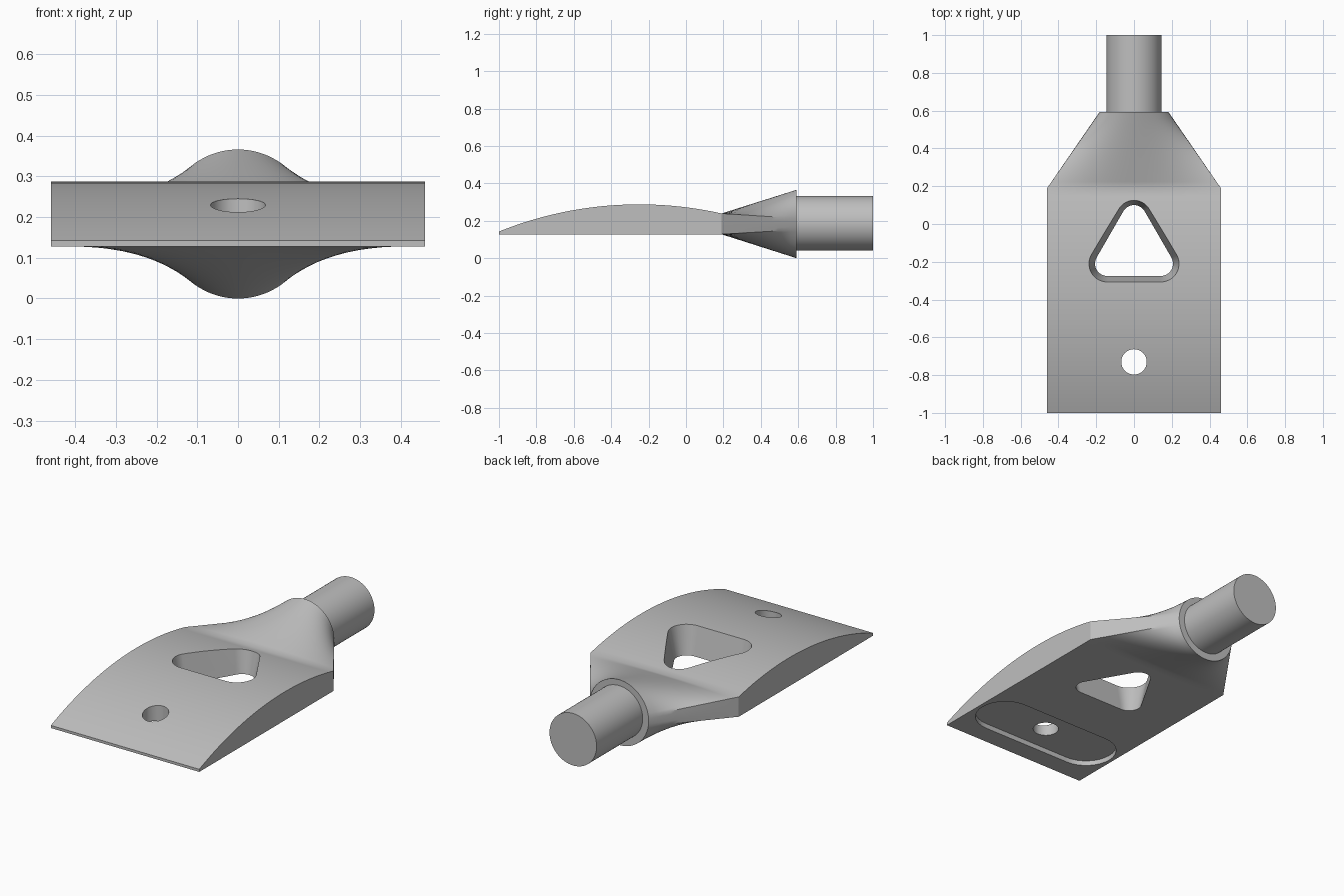
import bpy, bmesh
from math import sin, cos, pi, radians, sqrt

cube = bpy.data.objects.get("Cube")
if cube:
    bpy.data.objects.remove(cube)

metal = bpy.data.materials.new("light grey metal")
metal.use_nodes = True
GREY = (0.52, 0.52, 0.52, 1)
metal.diffuse_color = GREY
metal.node_tree.nodes["Principled BSDF"].inputs["Base Color"].default_value = GREY

HALF_W, BASE = 0.46, 0.128          # plate half width and underside
SHOULDER, COLLAR = 0.19, 0.592      # where the neck begins and ends
RADIUS = 0.183                      # collar radius


def loft(name, rings):
    """Skin a list of equal-length closed rings and cap both ends."""
    bm = bmesh.new()
    loops = [[bm.verts.new(p) for p in ring] for ring in rings]
    n = len(loops[0])
    for a, b in zip(loops, loops[1:]):
        for i in range(n):
            j = (i + 1) % n
            bm.faces.new((a[i], a[j], b[j], b[i]))
    bm.faces.new(loops[0])
    bm.faces.new(loops[-1])
    bmesh.ops.recalc_face_normals(bm, faces=bm.faces)
    mesh = bpy.data.meshes.new(name)
    bm.to_mesh(mesh)
    bm.free()
    mesh.materials.append(metal)
    obj = bpy.data.objects.new(name, mesh)
    bpy.context.collection.objects.link(obj)
    return obj


def smooth(obj, angle):
    bpy.ops.object.select_all(action='DESELECT')
    obj.select_set(True)
    bpy.context.view_layer.objects.active = obj
    bpy.ops.object.shade_smooth_by_angle(angle=radians(angle))


def top_height(y):
    """Shallow arc over the back of the plate."""
    r = 2.01
    return 0.288 - r + sqrt(r * r - (y + 0.25) ** 2)


def box_ring(top, wide, tall):
    """Rectangle in x, z with points matching round_ring."""
    pts = [(HALF_W * (1 - 2 * i / wide), top) for i in range(wide)]
    pts += [(-HALF_W, top + (BASE - top) * i / tall) for i in range(tall)]
    pts += [(-HALF_W * (1 - 2 * i / wide), BASE) for i in range(wide)]
    pts += [(HALF_W, BASE + (top - BASE) * i / tall) for i in range(tall)]
    return pts


def round_ring(wide, tall):
    """Circle split into wide top and bottom arcs and short side arcs."""
    c = radians(9.5)
    angles = [c + (pi - 2 * c) * i / wide for i in range(wide)]
    angles += [pi - c + 2 * c * i / tall for i in range(tall)]
    angles += [a + pi for a in angles]
    return [(RADIUS * cos(a), RADIUS + RADIUS * sin(a)) for a in angles]


# Plate and neck: arched rectangle lofted into a round collar
WIDE, TALL, ARC, NECK = 40, 4, 28, 12
rings = []
for k in range(ARC + 1):
    y = -1 + (SHOULDER + 1) * k / ARC
    rings.append([(x, y, z) for x, z in box_ring(top_height(y), WIDE, TALL)])
start, end = box_ring(top_height(SHOULDER), WIDE, TALL), round_ring(WIDE, TALL)
for k in range(1, NECK + 1):
    t = k / NECK
    y = SHOULDER + (COLLAR - SHOULDER) * t
    rings.append([(a[0] + (b[0] - a[0]) * t, y, a[1] + (b[1] - a[1]) * t)
                  for a, b in zip(start, end)])
body = loft("plate_and_neck", rings)


def rounded(centres, r, z, steps=16):
    """Rounded outline around counter-clockwise corner centres."""
    n, pts = len(centres), []
    first = -pi / 2
    for k, (cx, cy) in enumerate(centres):
        for i in range(steps + 1):
            a = first + 2 * pi / n * (k + i / steps)
            pts.append((cx + r * cos(a), cy + r * sin(a), z))
    return pts


def cutter(name, centres, low, high):
    obj = loft(name, [rounded(centres, r, z) for r, z in (low, high)])
    obj.hide_render = True
    mod = body.modifiers.new(name, 'BOOLEAN')
    mod.operation, mod.solver, mod.object = 'DIFFERENCE', 'EXACT', obj
    return obj


# Tapered triangular window, bolt hole and shallow recess under the front
triangle = [(0.1415, -0.21), (0, 0.035), (-0.1415, -0.21)]
cutters = [
    cutter("window_cutter", triangle, (0.045, BASE - 0.1), (0.105, BASE + 0.2)),
    cutter("bolt_hole_cutter", [(0.0005, -0.73), (-0.0005, -0.73)], (0.067, 0), (0.067, 0.4)),
    cutter("recess_cutter", [(0.28, -0.73), (-0.28, -0.73)], (0.16, 0.05), (0.16, BASE + 0.028)),
]
bpy.context.view_layer.objects.active = body
for mod in list(body.modifiers):
    bpy.ops.object.modifier_apply(modifier=mod.name)
for obj in cutters:
    bpy.data.objects.remove(obj)
smooth(body, 32)

# Round shaft at the back
shaft = loft("shaft", [[(0.146 * cos(2 * pi * i / 64), y, 0.187 + 0.146 * sin(2 * pi * i / 64))
                        for i in range(64)] for y in (COLLAR - 0.02, 1)])
smooth(shaft, 32)
